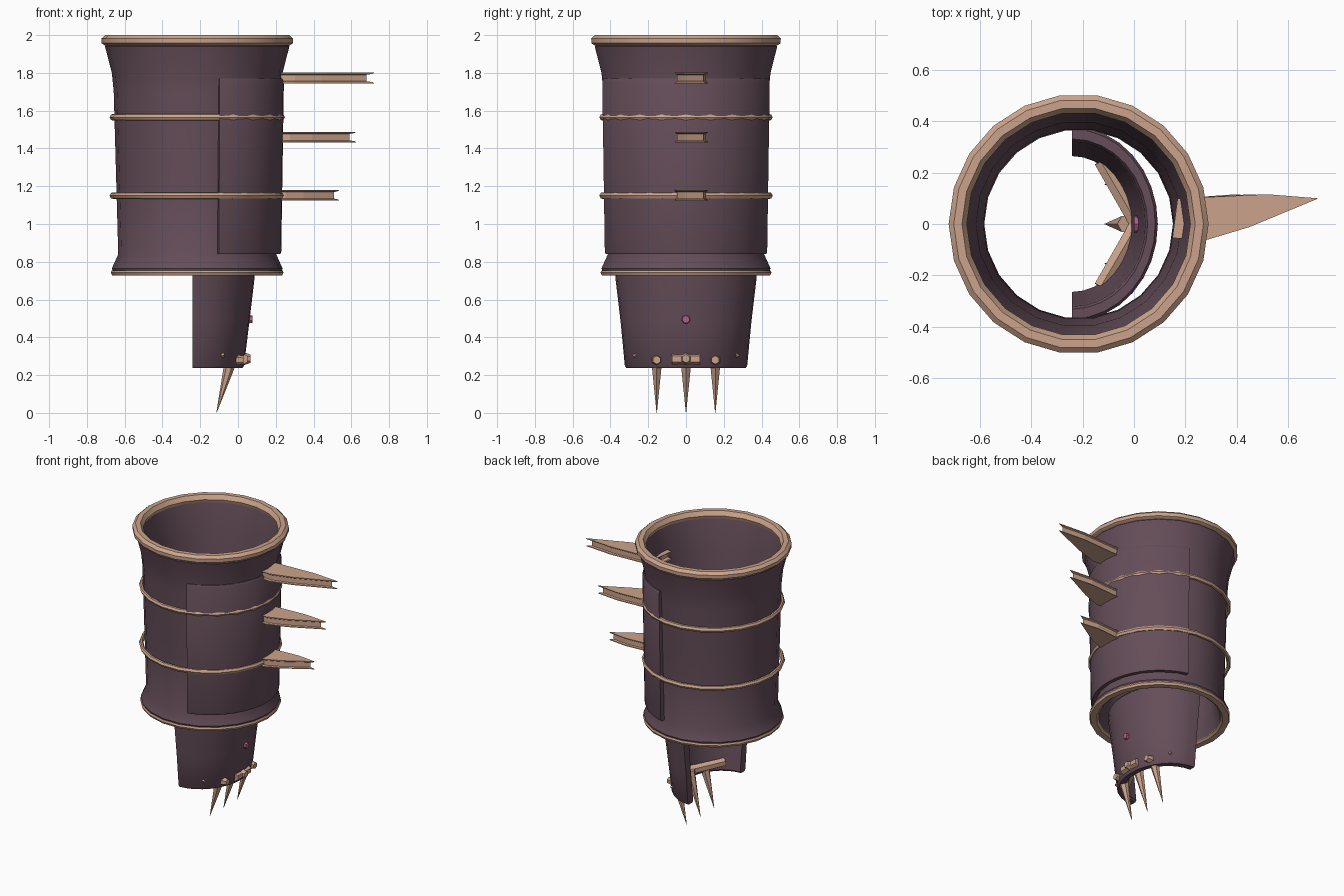
import bpy, bmesh, math
from mathutils import Vector

if "Cube" in bpy.data.objects:
    bpy.data.objects.remove(bpy.data.objects["Cube"])

CX = -0.216  # axis of the sleeve


def material(name, rgb):
    m = bpy.data.materials.new(name)
    m.diffuse_color = (*rgb, 1)
    m.use_nodes = True
    m.node_tree.nodes["Principled BSDF"].inputs["Base Color"].default_value = m.diffuse_color
    return m


PURPLE = material("purple_leather", (0.13, 0.075, 0.10))
TAN = material("tan_bone", (0.60, 0.37, 0.26))
PINK = material("pink_gem", (0.45, 0.12, 0.26))


def finish(name, bm, mat, smooth=None):
    bmesh.ops.recalc_face_normals(bm, faces=bm.faces)
    me = bpy.data.meshes.new(name)
    bm.to_mesh(me)
    bm.free()
    me.materials.append(mat)
    ob = bpy.data.objects.new(name, me)
    bpy.context.collection.objects.link(ob)
    if smooth:
        bpy.ops.object.select_all(action='DESELECT')
        ob.select_set(True)
        bpy.context.view_layer.objects.active = ob
        bpy.ops.object.shade_smooth_by_angle(angle=math.radians(smooth))
    return ob


def sweep(name, profile, mat, cx=CX, half=None, n=22):
    """Sweep a closed profile of (rx, ry, z) round the z axis, fully or over +-half degrees."""
    bm = bmesh.new()
    count = n if half is None else n + 1
    rings = []
    for i in range(count):
        a = 2 * math.pi * i / n if half is None else math.radians(half) * (2 * i / n - 1)
        rings.append([bm.verts.new((cx + rx * math.cos(a), ry * math.sin(a), z))
                      for rx, ry, z in profile])
    k = len(profile)
    for i in range(n):
        p, q = rings[i], rings[(i + 1) % count]
        for j in range(k):
            bm.faces.new((p[j], p[(j + 1) % k], q[(j + 1) % k], q[j]))
    if half is not None:
        bm.faces.new(rings[0])
        bm.faces.new(rings[-1])
    return finish(name, bm, mat, 35)


def lathe(name, rz, mat, **kw):
    return sweep(name, [(r, r, z) for r, z in rz], mat, **kw)


def spike(name, a, b, r1, r2, mat, sides=6):
    """Faceted cone or bar from point a to point b."""
    a, b = Vector(a), Vector(b)
    d = b - a
    bm = bmesh.new()
    bmesh.ops.create_cone(bm, cap_ends=True, segments=sides, radius1=r1, radius2=r2, depth=d.length)
    rot = d.to_track_quat('Z', 'Y')
    for v in bm.verts:
        v.co = rot @ v.co + (a + b) / 2
    return finish(name, bm, mat)


# sleeve: flared tube with wall thickness
lathe("sleeve", [(0.475, 1.955), (0.488, 1.94), (0.452, 1.80), (0.442, 1.70), (0.428, 1.2),
                 (0.418, 0.84), (0.452, 0.765), (0.445, 0.745), (0.395, 0.745), (0.368, 0.84),
                 (0.372, 1.2), (0.40, 1.75), (0.445, 1.955)], PURPLE)

# bone trims and rings
lathe("top_rim", [(0.487, 2.0), (0.507, 1.982), (0.506, 1.957), (0.488, 1.945),
                  (0.445, 1.945), (0.436, 1.97), (0.455, 2.0)], TAN)
lathe("bottom_rim", [(0.452, 0.755), (0.457, 0.743), (0.45, 0.728), (0.41, 0.728),
                     (0.395, 0.74), (0.395, 0.755)], TAN)
for i, z in enumerate((1.565, 1.15)):
    lathe(f"band_{i}", [(0.445, z + 0.017), (0.456, z + 0.015), (0.464, z), (0.456, z - 0.015),
                        (0.445, z - 0.017), (0.436, z)], TAN)

# raised outer plate on the +x side
lathe("outer_plate", [(0.44, 1.77), (0.452, 1.77), (0.459, 1.755), (0.445, 0.855),
                      (0.44, 0.84), (0.41, 0.84)], PURPLE, half=75)

# curved hand guard below the sleeve
sweep("hand_guard", [(0.325, 0.37, 0.80), (0.335, 0.38, 0.785), (0.328, 0.372, 0.70),
                     (0.302, 0.346, 0.48), (0.274, 0.324, 0.25), (0.266, 0.316, 0.238),
                     (0.235, 0.275, 0.238), (0.225, 0.265, 0.25), (0.255, 0.292, 0.48),
                     (0.28, 0.315, 0.70), (0.286, 0.322, 0.785), (0.295, 0.332, 0.80)],
      PURPLE, cx=-0.242, half=90, n=16)


# blades: flat leaf shape with a groove running along the edge
def blade(name, z, tip):
    outline = [(0.15, -0.055), (0.29, -0.06), (0.45, -0.012), (0.72, 0.10),
               (0.52, 0.116), (0.29, 0.105), (0.17, 0.10)]
    s = (tip - 0.15) / 0.57
    mid = Vector((0.38, 0.035))
    bm = bmesh.new()
    rings = []
    for dz, inset in ((0.028, 1), (0.022, 0.98), (0.017, 0.88), (-0.017, 0.88), (-0.022, 0.98), (-0.028, 1)):
        pts = [mid + (Vector(p) - mid) * inset for p in outline]
        rings.append([bm.verts.new((0.15 + (p.x - 0.15) * s, p.y, z + dz)) for p in pts])
    for p, q in zip(rings, rings[1:]):
        for j in range(len(p)):
            k = (j + 1) % len(p)
            bm.faces.new((p[j], p[k], q[k], q[j]))
    bm.faces.new(rings[0])
    bm.faces.new(rings[-1])
    finish(name, bm, TAN)


for i, (z, tip) in enumerate(((1.773, 0.72), (1.46, 0.625), (1.152, 0.535))):
    blade(f"blade_{i}", z, tip)

# claws
for i, y in enumerate((-0.155, 0, 0.155)):
    spike(f"claw_{i}", (-0.03, y, 0.305), (-0.114, y, 0.0), 0.036, 0.001, TAN)

# knuckle bars, with their studs showing through the guard
for side, s in (("left", -1), ("right", 1)):
    spike(f"knuckle_bar_{side}", (0.025, -0.02 * s, 0.285), (-0.13, 0.245 * s, 0.30), 0.034, 0.03, TAN)
    spike(f"side_stud_{side}", (-0.05, 0.155 * s, 0.28), (0.028, 0.155 * s, 0.28), 0.036, 0.022, TAN)
    spike(f"end_stud_{side}", (-0.12, 0.245 * s, 0.305), (-0.072, 0.275 * s, 0.305), 0.03, 0.008, TAN, 4)
spike("centre_stud", (0.0, 0, 0.287), (0.066, 0, 0.287), 0.045, 0.022, TAN)
spike("centre_stud_bar", (0.025, -0.075, 0.285), (0.025, 0.075, 0.285), 0.03, 0.03, TAN)

# pink gem on the guard
spike("gem", (0.0, 0, 0.495), (0.076, 0, 0.495), 0.036, 0.02, PINK, 7)
